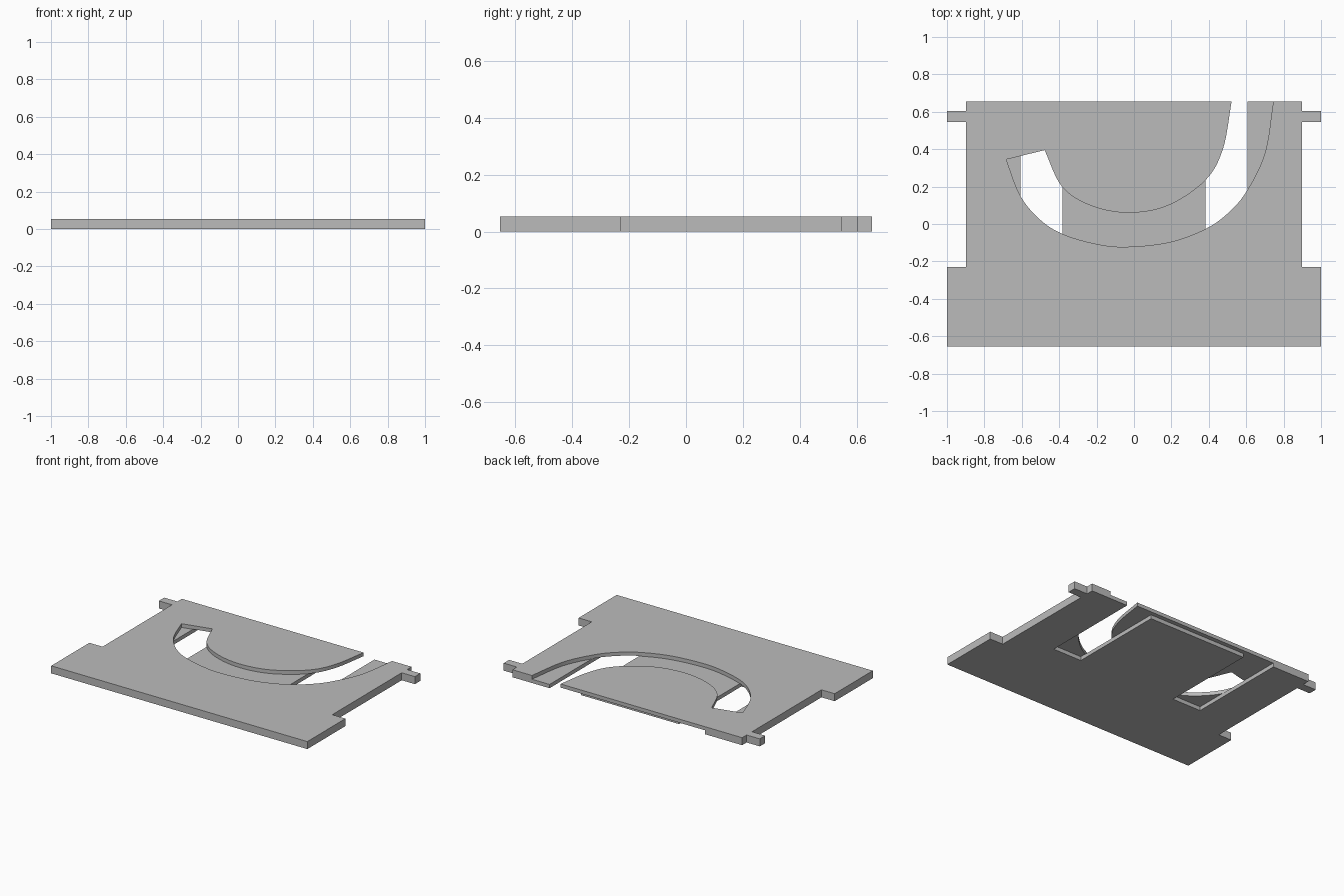
import bpy
import bmesh
from mathutils import Vector

cube = bpy.data.objects.get("Cube")
if cube:
    bpy.data.objects.remove(cube, do_unlink=True)

THICK = 0.053
HALF_Y = 0.655

gray = bpy.data.materials.new("plain_gray")
gray.use_nodes = True
gray.diffuse_color = (0.5, 0.5, 0.5, 1)
gray.node_tree.nodes["Principled BSDF"].inputs["Base Color"].default_value = (0.5, 0.5, 0.5, 1)


def prism(name, outline, z0, z1):
    """Extrude a flat outline between two heights."""
    bm = bmesh.new()
    base = bm.faces.new([bm.verts.new((x, y, z0)) for x, y in outline])
    top = bmesh.ops.extrude_face_region(bm, geom=[base])["geom"]
    verts = [v for v in top if isinstance(v, bmesh.types.BMVert)]
    bmesh.ops.translate(bm, verts=verts, vec=(0, 0, z1 - z0))
    bmesh.ops.recalc_face_normals(bm, faces=bm.faces)
    mesh = bpy.data.meshes.new(name)
    bm.to_mesh(mesh)
    bm.free()
    mesh.materials.append(gray)
    obj = bpy.data.objects.new(name, mesh)
    bpy.context.collection.objects.link(obj)
    return obj


def smooth_path(points, steps=8):
    """Catmull-Rom curve through the given points."""
    p = [Vector(q) for q in points]
    p = [2 * p[0] - p[1]] + p + [2 * p[-1] - p[-2]]
    path = []
    for a, b, c, d in zip(p, p[1:], p[2:], p[3:]):
        for i in range(steps):
            t = i / steps
            path.append(0.5 * (2 * b + (c - a) * t + (2 * a - 5 * b + 4 * c - d) * t ** 2
                               + (3 * b - a - 3 * c + d) * t ** 3))
    return path + [p[-2]]


def cut(target, cutter):
    cutter.hide_render = True
    mod = target.modifiers.new("cut", "BOOLEAN")
    mod.operation = "DIFFERENCE"
    mod.solver = "EXACT"
    mod.object = cutter
    bpy.context.view_layer.objects.active = target
    bpy.ops.object.modifier_apply(modifier=mod.name)
    bpy.data.objects.remove(cutter, do_unlink=True)


# Plate with wide foot and a small tab on each side
side = [(1, -HALF_Y), (1, -0.23), (0.897, -0.23), (0.897, 0.545),
        (1, 0.545), (1, 0.605), (0.897, 0.605), (0.897, HALF_Y)]
plate = prism("slotted_plate", side + [(-x, y) for x, y in reversed(side)], 0, THICK)

# Curved channel in the upper half
outer = smooth_path([(-0.683, 0.345), (-0.61, 0.155), (-0.51, 0.03), (-0.385, -0.052),
                     (-0.2, -0.107), (-0.04, -0.122), (0.19, -0.097), (0.385, -0.025),
                     (0.51, 0.065), (0.605, 0.18), (0.7, 0.38), (0.745, HALF_Y)])
inner = smooth_path([(-0.478, 0.395), (-0.385, 0.2), (-0.235, 0.1), (-0.035, 0.06),
                     (0.18, 0.098), (0.38, 0.232), (0.475, 0.4), (0.522, HALF_Y)])
ends = [(0.745, 0.7), (0.522, 0.7)]
cut(plate, prism("curved_channel", outer + ends + inner[::-1], THICK * 0.5, 0.1))

# Straight channels in the lower half, joined by a shallow step at the back
u_side = [(0.607, 0.7), (0.607, -0.07), (0.383, -0.07), (0.383, HALF_Y - 0.03)]
u_shape = u_side + [(-x, y) for x, y in reversed(u_side)]
cut(plate, prism("straight_channels", u_shape, -0.1, THICK * 0.52))
